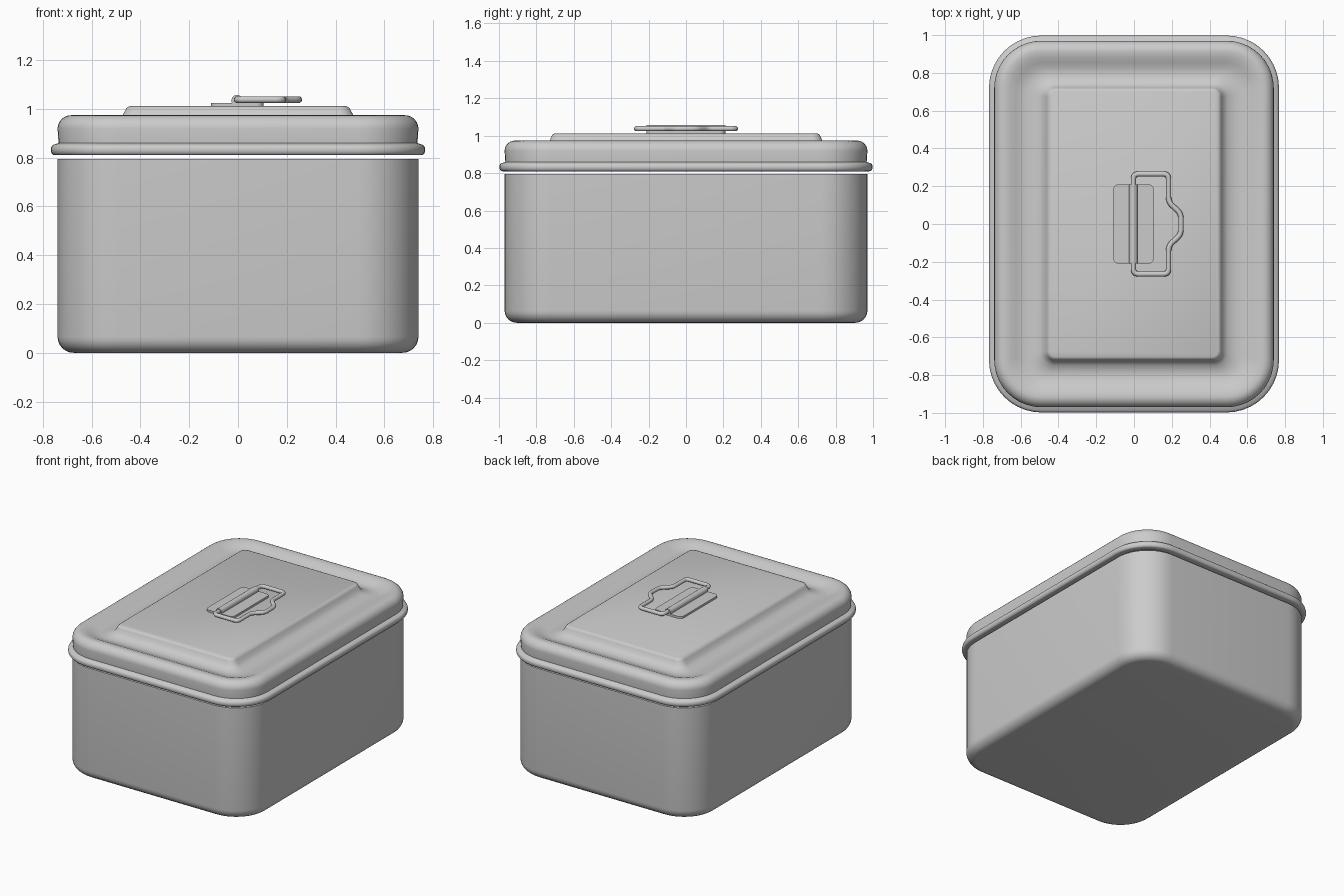
import bpy, bmesh, math
from mathutils import Vector

if "Cube" in bpy.data.objects:
    bpy.data.objects.remove(bpy.data.objects["Cube"])

metal = bpy.data.materials.new("light grey metal")
metal.use_nodes = True
colour = (0.6, 0.6, 0.6, 1)
metal.diffuse_color = colour
metal.node_tree.nodes["Principled BSDF"].inputs["Base Color"].default_value = colour


def finish(obj, angle=40):
    """Give an object its material and smooth shading with sharp edges kept."""
    obj.data.materials.append(metal)
    bpy.ops.object.select_all(action='DESELECT')
    obj.select_set(True)
    bpy.context.view_layer.objects.active = obj
    if obj.type == 'CURVE':
        bpy.ops.object.convert(target='MESH')
    bpy.ops.object.shade_smooth_by_angle(angle=math.radians(angle))


def ring(hx, hy, r, z, steps=10):
    """Rounded rectangle outline, anticlockwise."""
    pts = []
    for k, (sx, sy) in enumerate([(1, 1), (-1, 1), (-1, -1), (1, -1)]):
        for i in range(steps + 1):
            a = math.pi / 2 * (k + i / steps)
            pts.append((sx * (hx - r) + r * math.cos(a), sy * (hy - r) + r * math.sin(a), z))
    return pts


def loft(name, profile, angle=40, centre=0):
    """Skin rounded rectangles (half x, half y, radius, z) and cap both ends."""
    bm = bmesh.new()
    rings = [[bm.verts.new((x + centre, y, z)) for x, y, z in ring(*p)] for p in profile]
    for a, b in zip(rings, rings[1:]):
        for i in range(len(a)):
            j = (i + 1) % len(a)
            bm.faces.new((a[i], a[j], b[j], b[i]))
    bm.faces.new(rings[0][::-1])
    bm.faces.new(rings[-1])
    bmesh.ops.recalc_face_normals(bm, faces=bm.faces)
    mesh = bpy.data.meshes.new(name)
    bm.to_mesh(mesh)
    bm.free()
    obj = bpy.data.objects.new(name, mesh)
    bpy.context.collection.objects.link(obj)
    finish(obj, angle)


def rounded(inset, z, hx=0.74, hy=0.97, r=0.25):
    return (hx - inset, hy - inset, r - inset, z)


def bend(radius, z, start, stop, steps=6):
    """Quarter-round profile; z is the centre height of the arc."""
    angles = [math.radians(start + (stop - start) * i / steps) for i in range(steps + 1)]
    return [rounded(radius * (1 - math.cos(a)), z + radius * math.sin(a)) for a in angles]


# Open tin with a rounded floor edge and thin walls
loft("box_body", bend(0.065, 0.065, -90, 0) + [
    rounded(0, 0.795), rounded(0.02, 0.795), rounded(0.02, 0.07), rounded(0.06, 0.02)])

# Lid: underside, rolled bead, side wall, rounded shoulder, channel, raised panel
bead = [rounded(-0.012 - 0.016 * math.cos(a), 0.832 + 0.022 * math.sin(a))
        for a in [math.radians(-90 + 20 * i) for i in range(9)]]
channel = [(0.655, 0.885, 0.17, 0.969), (0.625, 0.855, 0.15, 0.956),
           (0.595, 0.828, 0.13, 0.945), (0.565, 0.802, 0.11, 0.941),
           (0.53, 0.775, 0.09, 0.944), (0.495, 0.748, 0.07, 0.955),
           (0.475, 0.73, 0.055, 0.97), (0.462, 0.72, 0.045, 0.995),
           (0.455, 0.714, 0.04, 1.006), (0.444, 0.704, 0.035, 1.011)]
loft("lid", [rounded(0.06, 0.92), rounded(0.02, 0.9), rounded(0.02, 0.81)] + bead
     + [rounded(0.004, 0.86)] + bend(0.055, 0.919, 0, 90) + channel, 50)

# Handle mounting plate and the sleeve that holds the wire
loft("handle_plate", [(0.108, 0.21, 0.03, 1.005), (0.108, 0.21, 0.03, 1.025)], 40, -0.003)
bpy.ops.mesh.primitive_cylinder_add(vertices=24, radius=0.023, depth=0.42,
                                    location=(-0.004, 0, 1.034), rotation=(math.pi / 2, 0, 0))
sleeve = bpy.context.object
sleeve.name = "handle_sleeve"
finish(sleeve)

# Wire handle: mirrored outline with softened corners
half = [(-0.003, 0.265), (0.183, 0.265), (0.183, 0.115), (0.249, 0.055)]
corners = [Vector((x, y, 1.038)) for x, y in half]
corners += [Vector((p.x, -p.y, p.z)) for p in reversed(corners)]
path = []
for i, p in enumerate(corners):
    before = p + (corners[i - 1] - p).normalized() * 0.028
    after = p + (corners[(i + 1) % len(corners)] - p).normalized() * 0.028
    for t in [k / 5 for k in range(6)]:
        path.append(before * (1 - t) ** 2 + p * 2 * t * (1 - t) + after * t ** 2)
curve = bpy.data.curves.new("wire_handle", 'CURVE')
curve.dimensions = '3D'
curve.bevel_depth = 0.014
curve.bevel_resolution = 3
spline = curve.splines.new('POLY')
spline.points.add(len(path) - 1)
for point, co in zip(spline.points, path):
    point.co = (*co, 1)
spline.use_cyclic_u = True
wire = bpy.data.objects.new("wire_handle", curve)
bpy.context.collection.objects.link(wire)
finish(wire)
